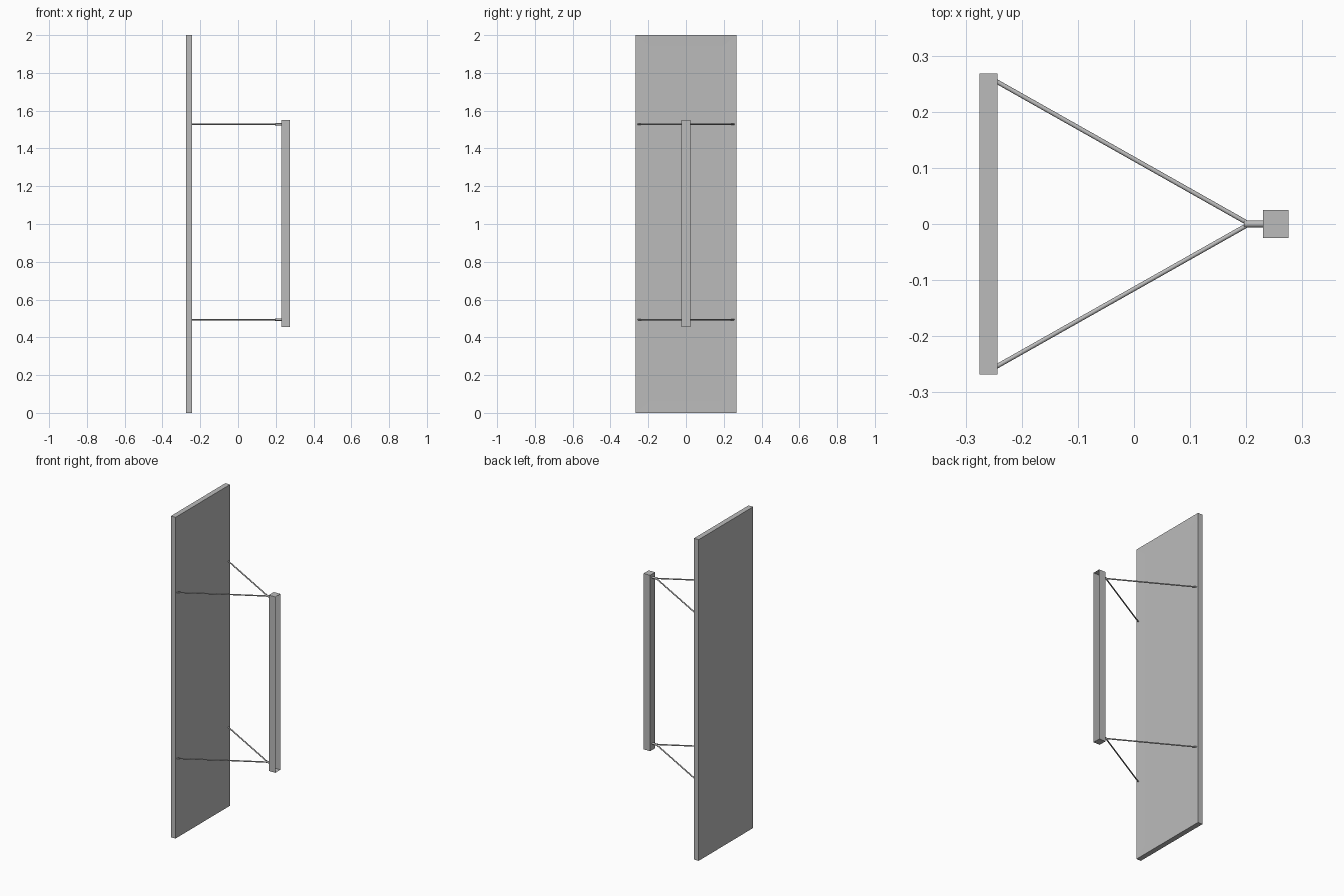
import bpy, bmesh, math
from mathutils import Vector

if "Cube" in bpy.data.objects:
    bpy.data.objects.remove(bpy.data.objects["Cube"], do_unlink=True)

grey = bpy.data.materials.new("plain grey")
grey.use_nodes = True
colour = (0.5, 0.5, 0.5, 1)
grey.diffuse_color = colour
grey.node_tree.nodes["Principled BSDF"].inputs["Base Color"].default_value = colour


def finish(name, bm):
    mesh = bpy.data.meshes.new(name)
    bm.to_mesh(mesh)
    bm.free()
    mesh.materials.append(grey)
    obj = bpy.data.objects.new(name, mesh)
    bpy.context.collection.objects.link(obj)
    return obj


def box(lo, hi):
    bm = bmesh.new()
    bmesh.ops.create_cube(bm, size=1)
    for v in bm.verts:
        v.co = Vector([(a + b) / 2 + c * (b - a) for a, b, c in zip(lo, hi, v.co)])
    bm.normal_update()
    return bm


def face_towards(bm, axis):
    return max(bm.faces, key=lambda f: f.normal.dot(Vector(axis)))


def rod(name, start, end, radius, sides=8):
    start, end = Vector(start), Vector(end)
    along = end - start
    bm = bmesh.new()
    bmesh.ops.create_cone(bm, cap_ends=True, segments=sides, radius1=radius,
                          radius2=radius, depth=along.length)
    bm.transform(along.to_track_quat('Z', 'Y').to_matrix().to_4x4())
    bmesh.ops.translate(bm, verts=bm.verts, vec=(start + end) / 2)
    obj = finish(name, bm)
    for poly in obj.data.polygons:
        poly.use_smooth = len(poly.vertices) == 4


# Tall door panel: wide framed inset inside, narrow one outside
bm = box((-0.275, -0.268, 0), (-0.243, 0.268, 2))
for axis, side, end in (((1, 0, 0), 0.193, 0.94), ((-1, 0, 0), 0.238, 0.97)):
    face = face_towards(bm, axis)
    bmesh.ops.inset_region(bm, faces=[face], thickness=0.03, depth=0)
    for v in face.verts:
        v.co.y = math.copysign(side, v.co.y)
        v.co.z = 1 + math.copysign(end, v.co.z - 1)
        v.co.x -= axis[0] * 0.001
finish("panel", bm)

# Upright bar, a thin channel open on its outer side
bm = box((0.23, -0.025, 0.455), (0.275, 0.025, 1.55))
bmesh.ops.delete(bm, geom=[face_towards(bm, (1, 0, 0))], context='FACES_ONLY')
finish("upright_bar", bm)

# Two V-shaped pairs of struts, each meeting at a short stub
for level, z in (("lower", 0.494), ("upper", 1.528)):
    rod(level + "_stub", (0.196, 0, z), (0.231, 0, z), 0.0065)
    for side, s in (("left", 1), ("right", -1)):
        rod(f"{level}_{side}_strut", (-0.245, s * 0.254, z), (0.2, s * 0.003, z), 0.004)
